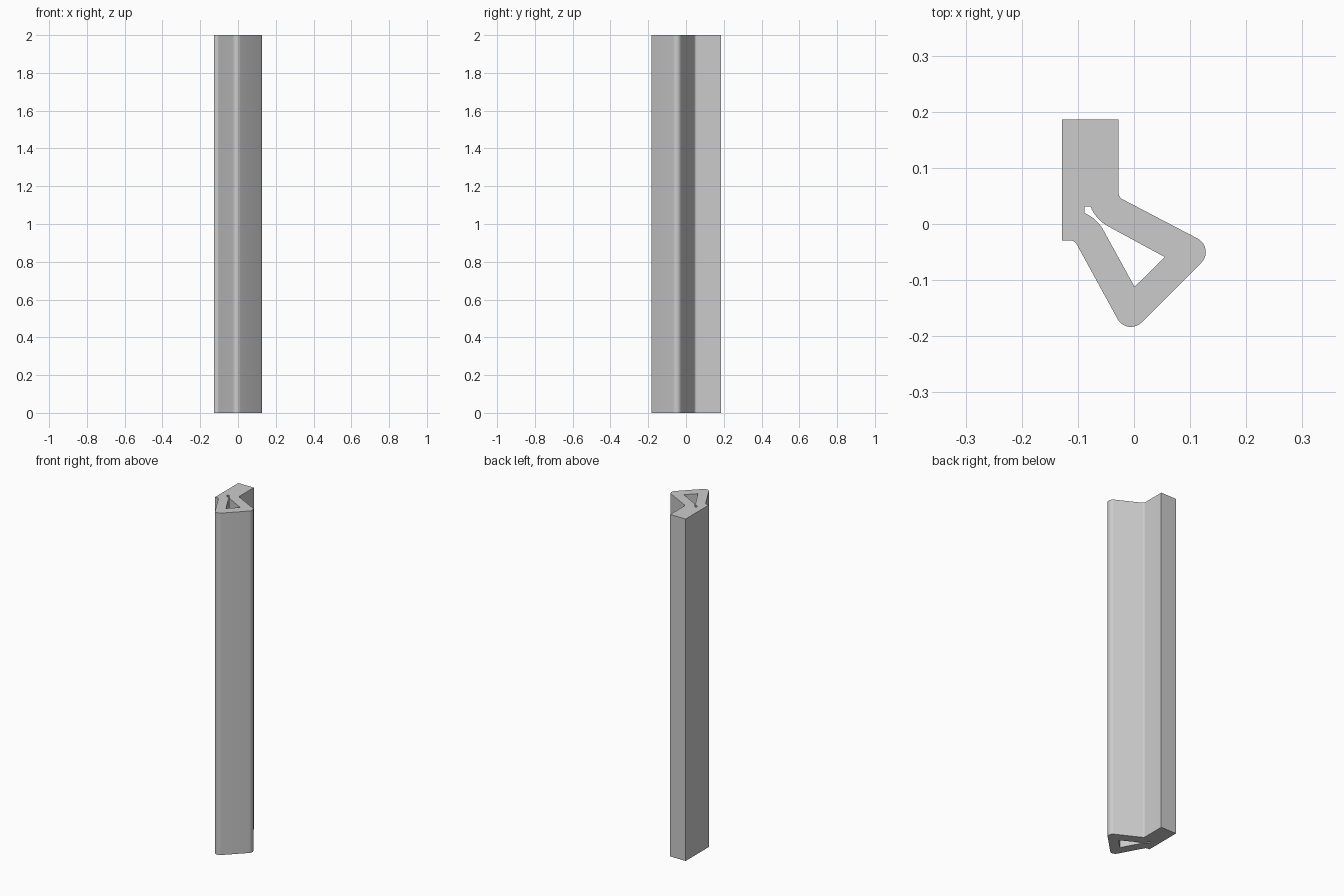
import bpy
import bmesh
import math
from mathutils import Vector

cube = bpy.data.objects.get("Cube")
if cube:
    bpy.data.objects.remove(cube, do_unlink=True)

HEIGHT = 2.0


def arc(cx, cy, radius, start, end, steps=10):
    """Points along an arc, angles in degrees."""
    angles = [math.radians(start + (end - start) * i / steps) for i in range(steps + 1)]
    return [Vector((cx + radius * math.cos(a), cy + radius * math.sin(a), 0)) for a in angles]


def rounded(corners, steps=10):
    """Closed outline from (x, y, radius) corners, filleted where radius > 0."""
    points = []
    for i, (x, y, radius) in enumerate(corners):
        p = Vector((x, y, 0))
        if radius == 0:
            points.append(p)
            continue
        to_prev = (Vector((*corners[i - 1][:2], 0)) - p).normalized()
        to_next = (Vector((*corners[(i + 1) % len(corners)][:2], 0)) - p).normalized()
        half = to_prev.angle(to_next) / 2
        centre = p + (to_prev + to_next).normalized() * radius / math.sin(half)
        reach = radius / math.tan(half)
        a = (p + to_prev * reach - centre).normalized()
        b = (p + to_next * reach - centre).normalized()
        points += [centre + a.slerp(b, k / steps) * radius for k in range(steps + 1)]
    return points


# Outer outline: flat tongue, then a hollow wedge with rounded tips
outline = rounded([
    (-0.128, 0.186, 0), (-0.028, 0.186, 0), (-0.028, 0.048, 0.015),
    (0.146, -0.043, 0.027), (-0.012, -0.201, 0.027),
    (-0.106, -0.029, 0.014), (-0.128, -0.029, 0),
])

# Inner hollow: small pocket, narrow curved neck, triangular chamber
hollow = [Vector((-0.088, 0.031, 0))]
hollow += arc(-0.013, 0.057, 0.0695, 202, 242.3)
hollow += [Vector((0.055, -0.059, 0)), Vector((0.001, -0.112, 0))]
hollow += arc(-0.114, -0.043, 0.0675, 28.7, 67.5)

# Fill the section and extrude it upright
bm = bmesh.new()
edges = []
for loop in (outline, hollow):
    verts = [bm.verts.new(p) for p in loop]
    edges += [bm.edges.new((v, verts[i - 1])) for i, v in enumerate(verts)]
bmesh.ops.triangle_fill(bm, edges=edges, use_beauty=True)
result = bmesh.ops.extrude_face_region(bm, geom=bm.faces[:], use_keep_orig=True)
top = [g for g in result["geom"] if isinstance(g, bmesh.types.BMVert)]
bmesh.ops.translate(bm, verts=top, vec=(0, 0, HEIGHT))
bmesh.ops.recalc_face_normals(bm, faces=bm.faces[:])

mesh = bpy.data.meshes.new("seal_strip")
bm.to_mesh(mesh)
bm.free()
strip = bpy.data.objects.new("seal_strip", mesh)
bpy.context.collection.objects.link(strip)

# Plain grey material
grey = bpy.data.materials.new("plain light grey")
grey.use_nodes = True
colour = (0.6, 0.6, 0.6, 1)
grey.diffuse_color = colour
grey.node_tree.nodes["Principled BSDF"].inputs["Base Color"].default_value = colour
mesh.materials.append(grey)

# Smooth fillets, sharp edges
bpy.context.view_layer.objects.active = strip
strip.select_set(True)
bpy.ops.object.shade_smooth_by_angle(angle=math.radians(30))
